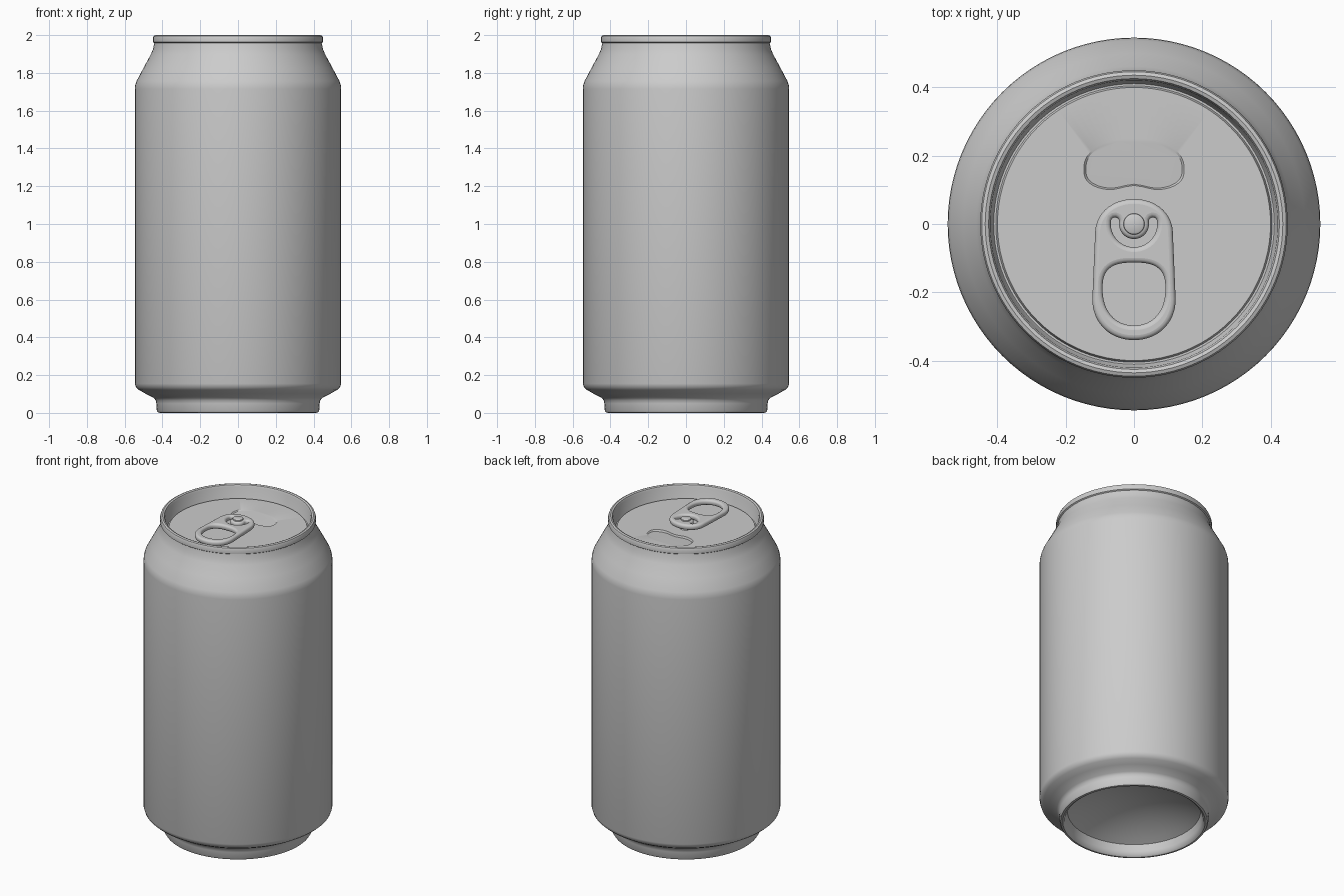
import bpy, bmesh
from math import sin, cos, pi, radians, exp

if "Cube" in bpy.data.objects:
    bpy.data.objects.remove(bpy.data.objects["Cube"])

LID_Z = 1.92


def finish(name, bm, angle=40):
    mesh = bpy.data.meshes.new(name)
    bm.to_mesh(mesh)
    bm.free()
    ob = bpy.data.objects.new(name, mesh)
    bpy.context.collection.objects.link(ob)
    smooth(ob, angle)
    return ob


def smooth(ob, angle=40):
    bpy.ops.object.select_all(action='DESELECT')
    ob.select_set(True)
    bpy.context.view_layer.objects.active = ob
    bpy.ops.object.shade_smooth_by_angle(angle=radians(angle))


def lathe(name, profile, n=96):
    """Revolve (radius, z) points around z; radius 0 becomes a pole."""
    bm = bmesh.new()
    rings = []
    for r, z in profile:
        count = n if r > 0 else 1
        rings.append([bm.verts.new((r * cos(2 * pi * j / n), r * sin(2 * pi * j / n), z))
                      for j in range(count)])
    for a, b in zip(rings, rings[1:]):
        for j in range(n):
            k = (j + 1) % n
            quad = [a[j % len(a)], a[k % len(a)], b[k % len(b)], b[j % len(b)]]
            bm.faces.new(list(dict.fromkeys(quad)))
    return finish(name, bm)


def rounded(rx, cy_top, ry_top, cy_bot, ry_bot, p_top=2, p_bot=2, rx_bot=None, n=32):
    """Closed outline from an upper and a lower super-ellipse half."""
    pts = []
    for half, rad, cy, ry, p in ((0, rx, cy_top, ry_top, p_top),
                                 (1, rx_bot or rx, cy_bot, ry_bot, p_bot)):
        for i in range(n + (cy_top != cy_bot)):
            t = pi * (half + i / n)
            c, s = cos(t), sin(t)
            x = rad * abs(c) ** (2 / p) * (1 if c > 0 else -1)
            y = cy + ry * abs(s) ** (2 / p) * (-1 if half else 1)
            pts.append((x, y))
    return pts


# Can body: domed base, foot ring, wall, shoulder, rolled rim and countersink
dome = [(0.385 * i / 10, 0.07 + 0.10 * (1 - (i / 10) ** 2)) for i in range(11)]
lathe("can_body", dome + [
    (0.393, 0.03), (0.400, 0.008), (0.412, 0.0), (0.424, 0.002), (0.430, 0.012),
    (0.432, 0.05), (0.436, 0.067), (0.446, 0.079), (0.49, 0.102), (0.525, 0.122),
    (0.540, 0.136), (0.546, 0.155), (0.546, 1.715), (0.544, 1.735), (0.537, 1.757),
    (0.500, 1.827), (0.462, 1.897), (0.450, 1.925), (0.443, 1.958), (0.450, 1.963),
    (0.4505, 1.985), (0.446, 1.996), (0.436, 2.0), (0.426, 1.996), (0.421, 1.985),
    (0.415, 1.914), (0.411, 1.907), (0.405, 1.907), (0.400, LID_Z)])

# Lid with a sloping, pressed-in mouth panel
bean = [(x, y + (0.018 * exp(-(x / 0.05) ** 2) if y < 0.16 else 0))
        for x, y in rounded(0.147, 0.16, 0.09, 0.16, 0.065, 2.3, 2.7)]
bm = bmesh.new()


def loop(points):
    verts = [bm.verts.new(p) for p in points]
    edges = [bm.edges.new((verts[i - 1], verts[i])) for i in range(len(verts))]
    return verts, edges


_, outer = loop([(0.4 * cos(2 * pi * j / 96), 0.4 * sin(2 * pi * j / 96), LID_Z) for j in range(96)])
mouth, mouth_edges = loop([(x, y, LID_Z) for x, y in bean])
bmesh.ops.triangle_fill(bm, use_beauty=True, edges=outer + mouth_edges)
inner = [bm.verts.new((x * 0.96, 0.165 + (y - 0.165) * 0.93,
                       LID_Z - 0.012 * (0.25 - y) / 0.15)) for x, y in bean]
for i in range(len(bean)):
    bm.faces.new((mouth[i - 1], mouth[i], inner[i], inner[i - 1]))
bm.faces.new(inner)
for f in bm.faces:
    f.normal_update()
    if f.normal.z < 0:
        f.normal_flip()
finish("lid", bm, 25)

# Pull tab: rounded plate with a finger hole and a slot around the rivet tongue
slot = []
for r, a0, a1 in ((0.068, 172, 368), (0.044, 368, 172)):
    slot += [(r * cos(radians(a0 + (a1 - a0) * i / 28)),
              r * sin(radians(a0 + (a1 - a0) * i / 28))) for i in range(29)]
    cap = radians(a1)
    side = 1 if a1 > 180 else -1
    # rounded slot end
    for k in range(1, 6):
        t = k * pi / 6
        rr = 0.056 + 0.012 * cos(t) * side
        off = 0.012 * sin(t) * side
        slot.append((rr * cos(cap) - off * sin(cap), rr * sin(cap) + off * cos(cap)))

curve = bpy.data.curves.new("pull_tab", 'CURVE')
curve.dimensions = '2D'
curve.fill_mode = 'BOTH'
curve.extrude = 0.003
curve.bevel_depth = 0.014
curve.offset = -0.014
curve.bevel_resolution = 3
for pts in (rounded(0.114, -0.03, 0.103, -0.22, 0.12, 2.1, 2.1, rx_bot=0.122),
            rounded(0.092, -0.19, 0.077, -0.19, 0.107, 2.8, 2.2), slot):
    spline = curve.splines.new('POLY')
    spline.points.add(len(pts) - 1)
    for point, (x, y) in zip(spline.points, pts):
        point.co = (x, y, 0, 1)
    spline.use_cyclic_u = True
tab = bpy.data.objects.new("pull_tab", curve)
tab.location.z = 1.957
bpy.context.collection.objects.link(tab)
bpy.ops.object.select_all(action='DESELECT')
tab.select_set(True)
bpy.context.view_layer.objects.active = tab
bpy.ops.object.convert(target='MESH')
smooth(bpy.context.object)

# Rivet holding the tab
lathe("rivet", [(0.036, LID_Z), (0.028, 1.93), (0.028, 1.972), (0.031, 1.975),
                (0.030, 1.981), (0.025, 1.984), (0, 1.984)], 32)
